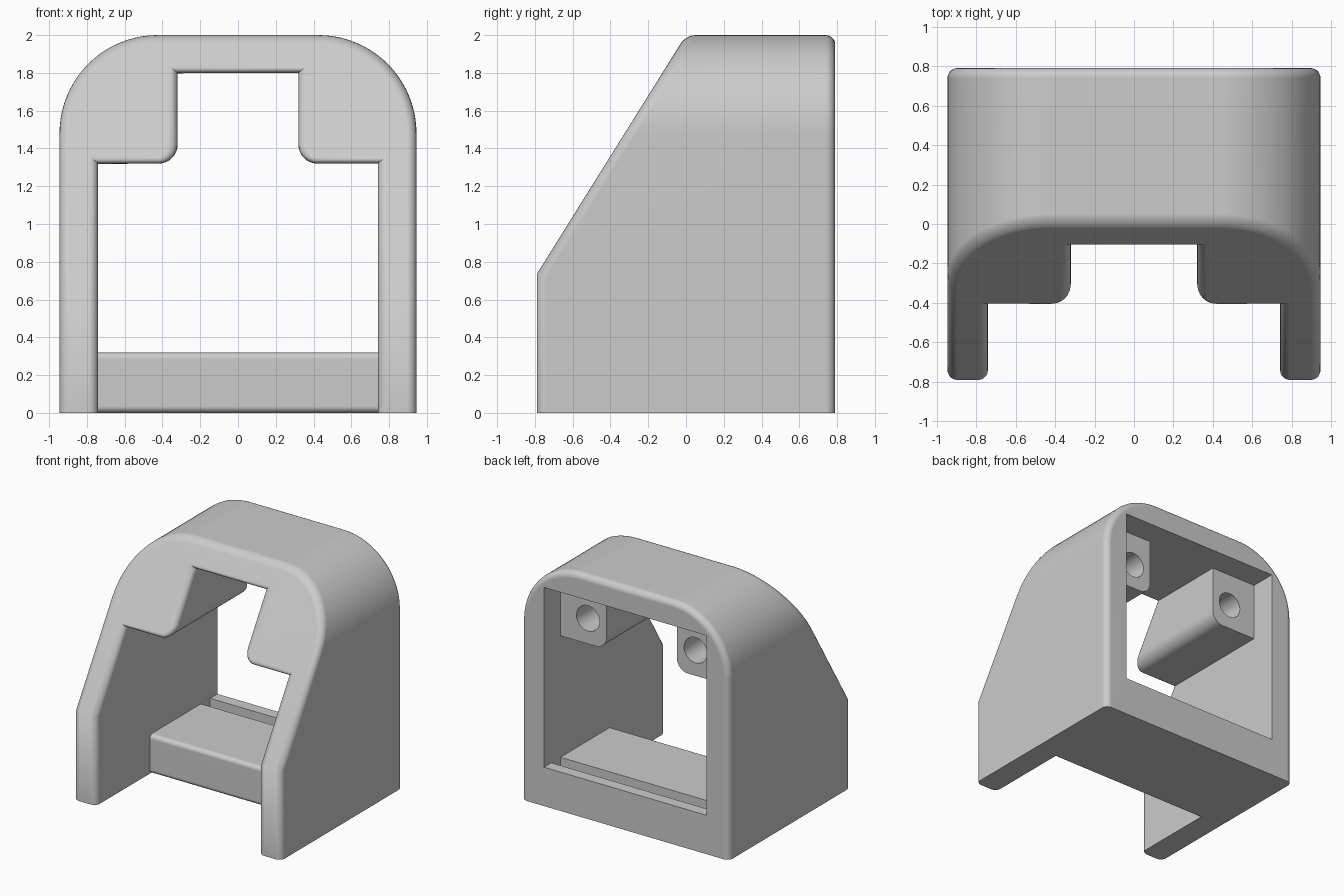
import bpy, bmesh, math
from mathutils import Matrix

cube = bpy.data.objects.get("Cube")
if cube:
    bpy.data.objects.remove(cube, do_unlink=True)

GREY = (0.6, 0.6, 0.6, 1.0)
mat = bpy.data.materials.new("light grey")
mat.use_nodes = True
mat.diffuse_color = GREY
mat.node_tree.nodes["Principled BSDF"].inputs["Base Color"].default_value = GREY

# Main dimensions
HALF_W, HEIGHT, DEPTH = 0.945, 2.0, 0.79
INNER, CEILING, KNEE = 0.74, 1.8, 0.735
RECESS, ROUND = 0.575, 0.05
ARCH_R = 0.52
EPS = 0.001


def arc(cx, cz, r, start, end, steps):
    angles = [math.radians(start + (end - start) * i / steps) for i in range(steps + 1)]
    return [(cx + r * math.cos(a), cz + r * math.sin(a)) for a in angles]


def slope_y(z):
    """Front surface: upright below the knee, leaning back above it."""
    return -DEPTH if z <= KNEE else -DEPTH * (HEIGHT - z) / (HEIGHT - KNEE)


def finish(bm, name):
    bmesh.ops.recalc_face_normals(bm, faces=bm.faces)
    mesh = bpy.data.meshes.new(name)
    bm.to_mesh(mesh)
    bm.free()
    mesh.materials.append(mat)
    obj = bpy.data.objects.new(name, mesh)
    bpy.context.collection.objects.link(obj)
    return obj


def activate(obj):
    bpy.ops.object.select_all(action='DESELECT')
    obj.select_set(True)
    bpy.context.view_layer.objects.active = obj


def smooth(obj):
    activate(obj)
    bpy.ops.object.shade_smooth_by_angle(angle=math.radians(35))
    obj.modifiers.new("flat_face_normals", 'WEIGHTED_NORMAL').keep_sharp = True


def round_edges(bm, edges, width):
    bmesh.ops.bevel(bm, geom=edges, offset=width, segments=5, profile=0.5,
                    affect='EDGES', clamp_overlap=False)


def on_outline(vert):
    """True for vertices on the outer arch or its straight sides."""
    x, z = abs(vert.co.x), vert.co.z
    dx, dz = max(x - HALF_W + ARCH_R, 0), z - HEIGHT + ARCH_R
    return x > HALF_W - EPS or (dz > 0 and math.hypot(dx, dz) > ARCH_R - EPS)


def arch_section(name, inner, front, back_y, round_front):
    """Extrude the arch outline from a front surface to a flat back."""
    outer = arc(HALF_W - ARCH_R, HEIGHT - ARCH_R, ARCH_R, 90, 0, 20)
    outer += [(HALF_W, KNEE), (HALF_W, 0)]
    half = outer + [(INNER, 0), (INNER, KNEE)] + inner
    loop = half + [(-x, z) for x, z in reversed(half)]
    n = len(loop)
    bm = bmesh.new()
    fv = [bm.verts.new((x, front(z), z)) for x, z in loop]
    bv = [bm.verts.new((x, back_y, z)) for x, z in loop]
    for i in range(n):
        j = (i + 1) % n
        bm.faces.new((fv[i], fv[j], bv[j], bv[i]))
    bm.faces.new(bv)
    # Leaning face and the two upright leg faces
    bm.faces.new([v for v in fv if v.co.z > EPS])
    for side in (1, -1):
        bm.faces.new([v for v in fv if v.co.z < KNEE + EPS and v.co.x * side > 0])
    # Round the whole front outline, or only the outer outline of the back
    ring = fv if round_front else bv
    edges = []
    for a, b in zip(ring, ring[1:] + ring[:1]):
        on_ground = a.co.z + b.co.z < EPS
        if not on_ground and (round_front or (on_outline(a) and on_outline(b))):
            edges.append(bm.edges.get((a, b)))
    bmesh.ops.recalc_face_normals(bm, faces=bm.faces)
    round_edges(bm, edges, ROUND)
    return finish(bm, name)


# Front housing with the two hanging screw blocks
block = [(INNER, 1.32)] + arc(0.42, 1.42, 0.1, 270, 180, 8) + [(0.32, CEILING)]
housing = arch_section("front_housing", block, slope_y, RECESS, True)

# Blind screw holes in the back of the blocks
for side in (-1, 1):
    bm = bmesh.new()
    bmesh.ops.create_cone(bm, cap_ends=True, segments=32, radius1=0.105,
                          radius2=0.105, depth=1.0,
                          matrix=Matrix.Translation((side * 0.49, 0.6, 1.53))
                          @ Matrix.Rotation(math.pi / 2, 4, 'X'))
    cutter = finish(bm, "hole_cutter")
    cutter.hide_render = True
    activate(housing)
    mod = housing.modifiers.new("hole", 'BOOLEAN')
    mod.operation, mod.solver, mod.object = 'DIFFERENCE', 'EXACT', cutter
    bpy.ops.object.modifier_apply(modifier=mod.name)
    bpy.data.objects.remove(cutter, do_unlink=True)
smooth(housing)

# Back frame with a plain rectangular opening
smooth(arch_section("back_frame", [(INNER, CEILING)], lambda z: RECESS, DEPTH, False))

# Floor with a panel groove near the back
FLOOR_Y, FLOOR_Z, GROOVE_Z, LIP_Y = -0.09, 0.32, 0.2, 0.695
profile = [(FLOOR_Y, 0), (FLOOR_Y, FLOOR_Z), (RECESS, FLOOR_Z), (RECESS, GROOVE_Z),
           (LIP_Y, GROOVE_Z), (LIP_Y, FLOOR_Z), (DEPTH, FLOOR_Z), (DEPTH, 0)]
bm = bmesh.new()
face = bm.faces.new([bm.verts.new((-INNER, y, z)) for y, z in profile])
new = bmesh.ops.extrude_face_region(bm, geom=[face])["geom"]
bmesh.ops.translate(bm, vec=(2 * INNER, 0, 0),
                    verts=[v for v in new if isinstance(v, bmesh.types.BMVert)])
bmesh.ops.recalc_face_normals(bm, faces=bm.faces)
round_edges(bm, [e for e in bm.edges
                 if all(abs(v.co.y - FLOOR_Y) < EPS for v in e.verts)
                 and abs(e.verts[0].co.x - e.verts[1].co.x) > 1], 0.035)
smooth(finish(bm, "floor"))
